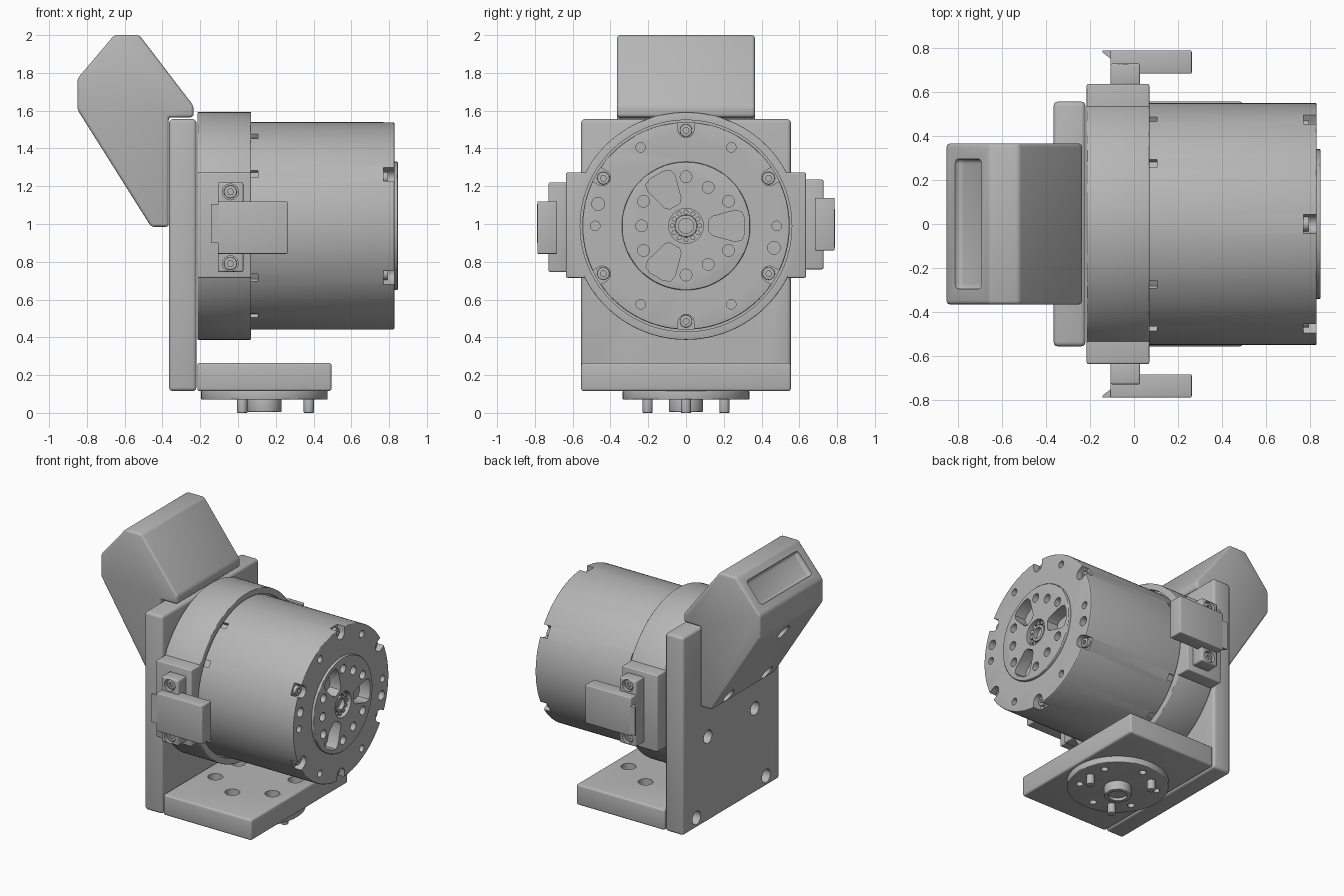
import bpy, bmesh
from math import sin, cos, pi, radians

if "Cube" in bpy.data.objects:
    bpy.data.objects.remove(bpy.data.objects["Cube"], do_unlink=True)

grey = bpy.data.materials.new("machined grey")
grey.use_nodes = True
colour = (0.47, 0.47, 0.47, 1)
grey.diffuse_color = colour
grey.node_tree.nodes["Principled BSDF"].inputs["Base Color"].default_value = colour

AXIS_Z = 0.99    # height of the motor axis
BASE_X = 0.14    # centre of the mounting flange
MAP = {"X": lambda a, b, h: (h, a, b),
       "Y": lambda a, b, h: (a, h, b),
       "Z": lambda a, b, h: (a, b, h)}


def prism(name, axis, points, lo, hi, bevel=0.0):
    """Extrude a closed outline along an axis, with rounded sharp edges."""
    bm = bmesh.new()
    place = MAP[axis]
    rings = [[bm.verts.new(place(a, b, h)) for a, b in points] for h in (lo, hi)]
    bm.faces.new(rings[0])
    bm.faces.new(rings[1])
    for i in range(len(points)):
        bm.faces.new((rings[0][i - 1], rings[0][i], rings[1][i], rings[1][i - 1]))
    bmesh.ops.recalc_face_normals(bm, faces=bm.faces)
    if bevel:
        sharp = [e for e in bm.edges if e.calc_face_angle(0) > radians(20)]
        bmesh.ops.bevel(bm, geom=sharp, offset=bevel, segments=3, profile=0.5, affect="EDGES")
    mesh = bpy.data.meshes.new(name)
    bm.to_mesh(mesh)
    bm.free()
    mesh.materials.append(grey)
    obj = bpy.data.objects.new(name, mesh)
    bpy.context.collection.objects.link(obj)
    return obj


def cylinder(name, axis, a, b, r, lo, hi, bevel=0.0, n=24):
    ring = [(a + r * cos(2 * pi * i / n), b + r * sin(2 * pi * i / n)) for i in range(n)]
    return prism(name, axis, ring, lo, hi, bevel)


def box(name, x, y, z, bevel=0.0):
    outline = [(x[0], y[0]), (x[1], y[0]), (x[1], y[1]), (x[0], y[1])]
    return prism(name, "Z", outline, z[0], z[1], bevel)


def combine(obj, others, operation="DIFFERENCE"):
    """Join the other solids, apply them as one boolean and remove them."""
    bpy.ops.object.select_all(action="DESELECT")
    for o in others:
        o.select_set(True)
    bpy.context.view_layer.objects.active = others[0]
    if len(others) > 1:
        bpy.ops.object.join()
    tool = others[0]
    mod = obj.modifiers.new("solid", "BOOLEAN")
    mod.operation, mod.solver, mod.object = operation, "EXACT", tool
    bpy.context.view_layer.objects.active = obj
    bpy.ops.object.modifier_apply(modifier=mod.name)
    bpy.data.objects.remove(tool, do_unlink=True)


def polar(r, degrees, a=0.0, b=AXIS_Z):
    return a + r * cos(radians(degrees)), b + r * sin(radians(degrees))


def turned(points, degrees):
    """Turn an outline about the motor axis."""
    c, s = cos(radians(degrees)), sin(radians(degrees))
    return [(a * c - b * s, AXIS_Z + a * s + b * c) for a, b in points]


# Upright plate with bolt holes
plate = box("back_plate", (-0.365, -0.22), (-0.555, 0.555), (0.115, 1.555), 0.02)
combine(plate, [cylinder("cut", "X", y * side, z, 0.048, -0.5, -0.1)
                for side in (-1, 1) for y, z in ((0.27, 0.73), (0.4, 0.19))])

# Foot plate with a ring of counterbored bolt holes
foot = box("foot_plate", (-0.215, 0.495), (-0.555, 0.555), (0.115, 0.265), 0.014)
combine(foot, [cylinder("cut", "Z", *polar(0.265, k, BASE_X, 0), 0.05, 0.16, 0.3)
               for k in range(30, 390, 60)])

# Mounting flange, pilot boss and locating pins under the foot
flange = cylinder("mounting_flange", "Z", BASE_X, 0, 0.335, 0.07, 0.118, 0.005, 96)
combine(flange, [cylinder("cut", "Z", *polar(0.255, k, BASE_X, 0), 0.024, 0.05, 0.1)
                 for k in range(30, 390, 60)])
pilot = cylinder("pilot_boss", "Z", BASE_X, 0, 0.09, 0.005, 0.08, 0.006, 48)
combine(pilot, [cylinder("cut", "Z", BASE_X, 0, 0.062, -0.02, 0.025, 0, 48)])
for k in (0, 120, 240):
    cylinder("locating_pin", "Z", *polar(0.235, k, BASE_X, 0), 0.027, 0, 0.08, 0.004)

# Collar with flat side pads
collar = cylinder("collar", "X", 0, AXIS_Z, 0.603, -0.215, 0.07, 0.006, 128)
combine(collar, [box("pad", (-0.2145, 0.0695), (-0.635, 0.635), (0.715, 1.272), 0.008)], "UNION")
combine(collar, [cylinder("cut", "X", 0, AXIS_Z, 0.56, 0.045, 0.1, 0, 128)])

# Motor drum with output hub
motor = cylinder("motor_drum", "X", 0, AXIS_Z, 0.549, -0.1, 0.828, 0.006, 128)
combine(motor, [cylinder("hub", "X", 0, AXIS_Z, 0.34, 0.78, 0.846, 0.006, 96)], "UNION")
cuts = []
slot = [polar(0.042, k, 0.51, 0) for k in range(90, 271, 15)] + [(0.6, -0.042), (0.6, 0.042)]
vent = [(0.525, -0.022), (0.6, -0.022), (0.6, 0.022), (0.525, 0.022)]
pocket = [(0.12, 0.03), (0.14, 0.05), (0.26, 0.083), (0.295, 0.075), (0.31, 0.04)]
pocket += [(a, -b) for a, b in reversed(pocket)]
for k in range(30, 390, 60):
    cuts.append(prism("cut", "X", turned(slot, k), 0.77, 0.9))
    cuts.append(cylinder("cut", "X", *polar(0.48, k + 30), 0.025, 0.79, 0.9))
    cuts.append(cylinder("cut", "X", *polar(0.26, k), 0.031, 0.8, 0.9))
for k in (30, 60, 120, 150, 210, 240, 300, 330):
    cuts.append(prism("cut", "X", turned(vent, k), 0.05, 0.105))
for k in (0, 120, 240):
    cuts.append(prism("cut", "X", turned(pocket, k), 0.76, 0.9))
    cuts.append(cylinder("cut", "X", *polar(0.235, k + 60), 0.031, 0.8, 0.9))
for k in (166, 346):
    cuts.append(cylinder("cut", "X", *polar(0.48, k), 0.034, 0.77, 0.9))
cuts.append(cylinder("cut", "X", 0, AXIS_Z, 0.092, 0.8, 0.9, 0, 48))
combine(motor, cuts)


def screw(name, axis, a, b, r, lo, hi, face, socket):
    """Cap screw with a hexagonal socket cut in its face."""
    head = cylinder(name, axis, a, b, r, lo, hi, 0.004)
    combine(head, [cylinder("cut", axis, a, b, r * 0.5, face, socket, 0, 6)])


for k in range(30, 390, 60):
    screw("end_screw", "X", *polar(0.505, k), 0.033, 0.76, 0.795, 0.78, 0.9)

# Shaft bearing in the hub centre
bearing = cylinder("bearing_race", "X", 0, AXIS_Z, 0.058, 0.79, 0.83, 0.004, 48)
combine(bearing, [cylinder("cut", "X", 0, AXIS_Z, 0.04, 0.7, 0.9, 0, 32)])
for k in range(0, 360, 30):
    cylinder("bearing_roller", "X", *polar(0.073, k), 0.013, 0.79, 0.826, 0, 12)

# Side connectors: the second is the first turned half a turn about the motor axis
for s in (-1, 1):
    def span(lo, hi):
        return sorted((s * lo, s * hi))

    def rise(lo, hi):
        return sorted((AXIS_Z - s * lo, AXIS_Z - s * hi))

    clamp = box("connector_clamp", (-0.107, 0.028), span(0.63, 0.728), rise(-0.245, 0.23), 0.01)
    sockets = [cylinder("cut", "Y", -0.04, AXIS_Z - s * h, 0.042, *span(0.7, 0.8))
               for h in (-0.2, 0.18)]
    combine(clamp, sockets)
    for h in (-0.2, 0.18):
        screw("clamp_screw", "Y", -0.04, AXIS_Z - s * h, 0.034, *span(0.68, 0.715),
              s * 0.7, s * 0.8)
    box("connector_body", (-0.107, 0.262), span(0.682, 0.787), rise(-0.148, 0.13), 0.006)
    lip = [(-0.1, s * 0.788), (-0.143, s * 0.788), (-0.143, s * 0.778), (-0.1, s * 0.745)]
    prism("connector_lip", "Z", lip, *rise(-0.09, 0.115))

# Angled rear housing with a recessed window and screw access holes
outline = [(-0.367, 0.985), (-0.46, 0.985), (-0.85, 1.605), (-0.85, 1.77), (-0.655, 2.0),
           (-0.522, 2.0), (-0.235, 1.625), (-0.235, 1.565), (-0.367, 1.565)]
housing = prism("rear_housing", "Y", outline, -0.365, 0.365, 0.016)
recess = []
for along, out in ((0.06, -0.03), (0.245, -0.03), (0.245, 0.06), (0.06, 0.06)):
    recess.append((-0.85 + 0.647 * along - 0.763 * out, 1.77 + 0.763 * along + 0.647 * out))
cuts = [prism("cut", "Y", recess, -0.295, 0.295, 0.022),
        cylinder("cut", "X", 0, 1.5, 0.05, -0.95, -0.7)]
cuts += [cylinder("cut", "X", y, 1.045, 0.048, -0.7, -0.4) for y in (-0.22, 0.22)]
combine(housing, cuts)

# Smooth the round surfaces and keep the edges crisp
bpy.ops.object.select_all(action="DESELECT")
for obj in bpy.context.collection.objects:
    if obj.type == "MESH" and grey.name in obj.data.materials:
        obj.select_set(True)
        bpy.context.view_layer.objects.active = obj
bpy.ops.object.shade_smooth_by_angle(angle=radians(30))
